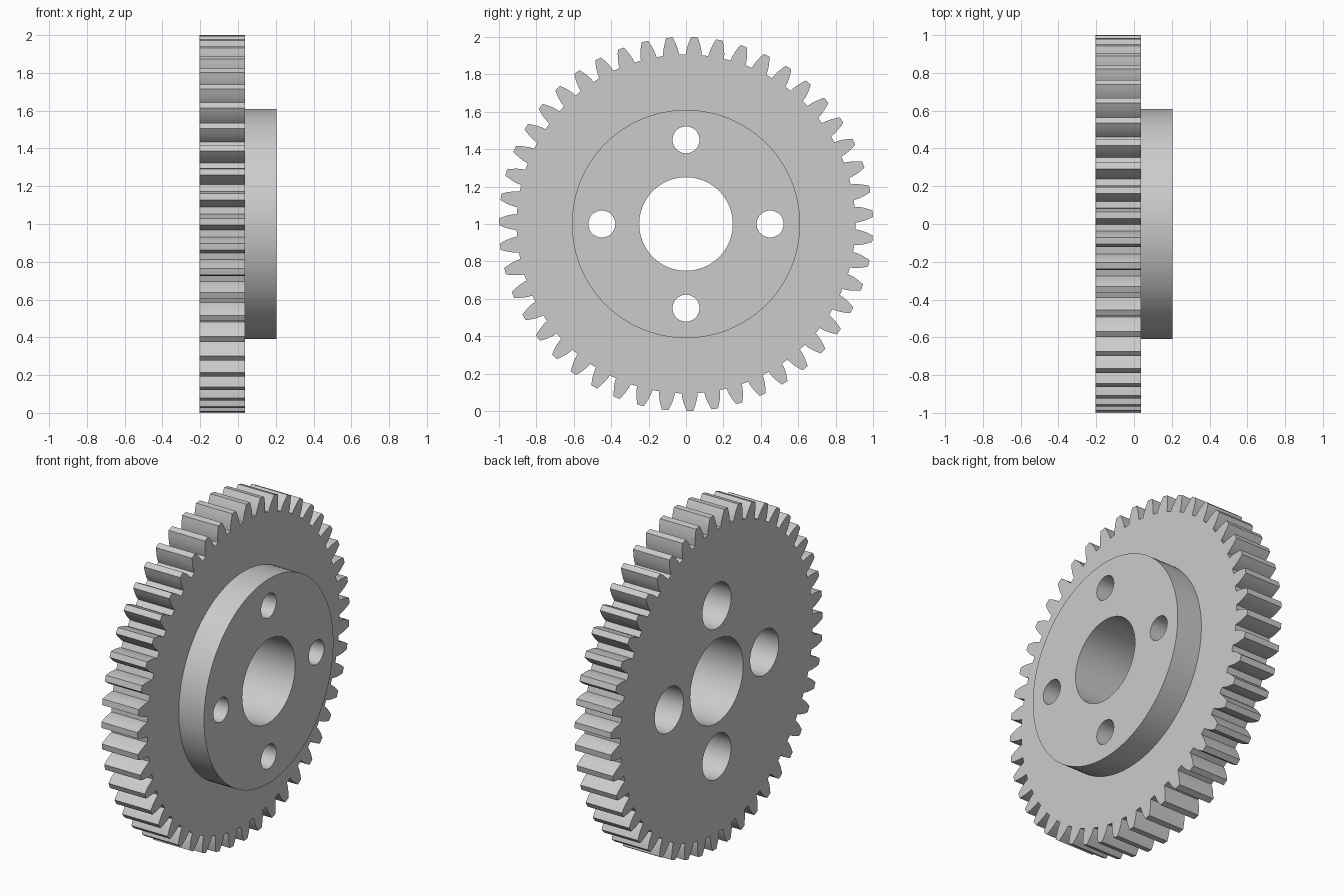
import bpy, bmesh
from math import sin, cos, pi, radians
from mathutils import Matrix

if "Cube" in bpy.data.objects:
    bpy.data.objects.remove(bpy.data.objects["Cube"])

BACK, STEP, FRONT = -0.203, 0.036, 0.203
TEETH, PHASE = 47, radians(2.6)

grey = bpy.data.materials.new("plain grey")
grey.use_nodes = True
grey.diffuse_color = (0.6, 0.6, 0.6, 1)
grey.node_tree.nodes["Principled BSDF"].inputs["Base Color"].default_value = (0.6, 0.6, 0.6, 1)


def add_object(name, bm):
    bmesh.ops.recalc_face_normals(bm, faces=bm.faces)
    mesh = bpy.data.meshes.new(name)
    bm.to_mesh(mesh)
    bm.free()
    mesh.materials.append(grey)
    obj = bpy.data.objects.new(name, mesh)
    bpy.context.collection.objects.link(obj)
    return obj


def disc(name, x0, x1, radius, y=0, z=1, segments=96):
    """Cylinder lying along the x axis."""
    bm = bmesh.new()
    place = Matrix.Translation(((x0 + x1) / 2, y, z)) @ Matrix.Rotation(pi / 2, 4, "Y")
    bmesh.ops.create_cone(bm, cap_ends=True, segments=segments, radius1=radius,
                          radius2=radius, depth=x1 - x0, matrix=place)
    return add_object(name, bm)


def combine(target, tool, operation):
    tool.hide_render = True
    mod = target.modifiers.new(tool.name, "BOOLEAN")
    mod.operation, mod.solver, mod.object = operation, "EXACT", tool
    bpy.context.view_layer.objects.active = target
    bpy.ops.object.modifier_apply(modifier=mod.name)
    bpy.data.objects.remove(tool)


# Toothed wheel: one flank as (radius, half angle), mirrored and repeated
flank = [(0.906, 0.047), (0.93, 0.043), (0.957, 0.035), (0.98, 0.026), (1.0, 0.0175)]
tooth = [(r, -a) for r, a in flank] + [(r, a) for r, a in reversed(flank)]
bm = bmesh.new()
outline = []
for i in range(TEETH):
    for r, a in tooth:
        t = PHASE + 2 * pi * i / TEETH + a
        outline.append(bm.verts.new((BACK, r * sin(t), 1 + r * cos(t))))
face = bm.faces.new(outline)
extruded = bmesh.ops.extrude_face_region(bm, geom=[face], use_keep_orig=True)["geom"]
bmesh.ops.translate(bm, vec=(STEP - BACK, 0, 0),
                    verts=[g for g in extruded if isinstance(g, bmesh.types.BMVert)])
gear = add_object("gear_wheel", bm)

# Raised hub
combine(gear, disc("hub", BACK / 2, FRONT, 0.61), "UNION")

# Central bore and four bolt holes with wide pockets at the back
combine(gear, disc("bore_cutter", -0.5, 0.5, 0.25), "DIFFERENCE")
for i in range(4):
    y, z = 0.45 * sin(i * pi / 2), 1 + 0.45 * cos(i * pi / 2)
    combine(gear, disc("bolt_cutter", -0.5, 0.5, 0.072, y, z, 48), "DIFFERENCE")
    combine(gear, disc("pocket_cutter", -0.5, STEP, 0.135, y, z, 64), "DIFFERENCE")

# Smooth round walls, crisp edges
bpy.ops.object.select_all(action="DESELECT")
gear.select_set(True)
bpy.context.view_layer.objects.active = gear
bpy.ops.object.shade_smooth_by_angle(angle=radians(25))
